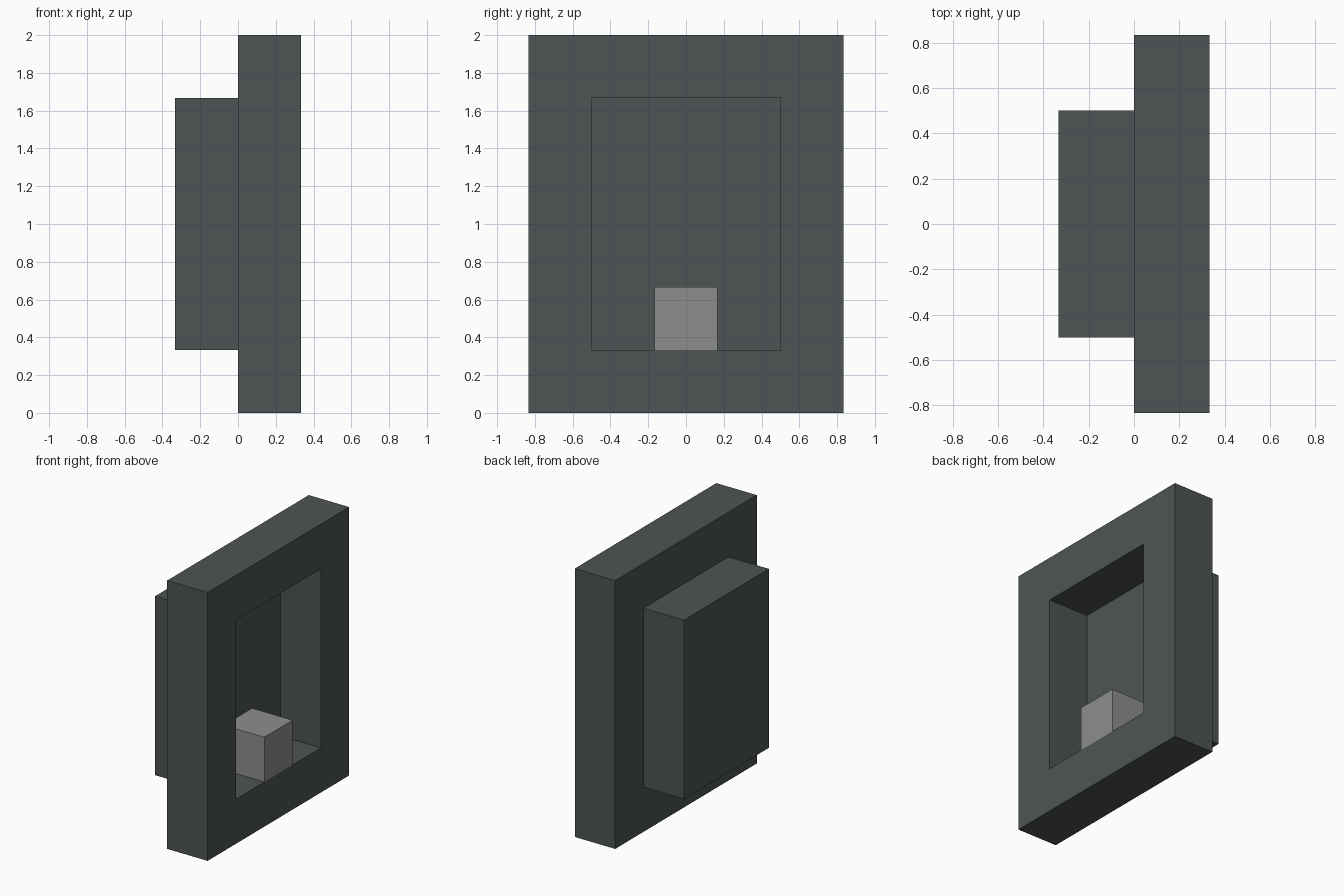
import bpy
import bmesh
from mathutils import Matrix

old = bpy.data.objects.get("Cube")
if old:
    bpy.data.objects.remove(old, do_unlink=True)

U = 1 / 3  # module used by every part


def material(name, rgb):
    mat = bpy.data.materials.new(name)
    mat.use_nodes = True
    mat.diffuse_color = (*rgb, 1)
    mat.node_tree.nodes["Principled BSDF"].inputs["Base Color"].default_value = (*rgb, 1)
    return mat


def box(name, size, centre, mat, edit=None):
    bm = bmesh.new()
    bmesh.ops.create_cube(bm, size=1, matrix=Matrix.Diagonal((*size, 1)))
    if edit:
        edit(bm)
    mesh = bpy.data.meshes.new(name)
    bm.to_mesh(mesh)
    bm.free()
    mesh.materials.append(mat)
    obj = bpy.data.objects.new(name, mesh)
    obj.location = centre
    bpy.context.collection.objects.link(obj)
    return obj


def cut_opening(bm):
    # Inset both broad sides, then join the two openings with inner walls
    bm.normal_update()
    sides = [f for f in bm.faces if abs(f.normal.x) > 0.9]
    bmesh.ops.inset_individual(bm, faces=sides, thickness=U, use_even_offset=True)
    rims = [e for f in sides for e in f.edges]
    bmesh.ops.delete(bm, geom=sides, context="FACES_ONLY")
    bmesh.ops.bridge_loops(bm, edges=rims)
    bmesh.ops.recalc_face_normals(bm, faces=bm.faces)


dark = material("dark slate grey", (0.076, 0.088, 0.088))
light = material("mid grey", (0.27, 0.27, 0.27))

# Thick rectangular frame with an opening through it
box("frame", (U, 5 * U, 6 * U), (U / 2, 0, 1), dark, cut_opening)
# Block closing the opening from behind
box("back_block", (U, 3 * U, 4 * U), (-U / 2, 0, 1), dark)
# Small cube standing on the sill, flush with the frame
box("inner_cube", (U, U, U), (U / 2, 0, 1.5 * U), light)
